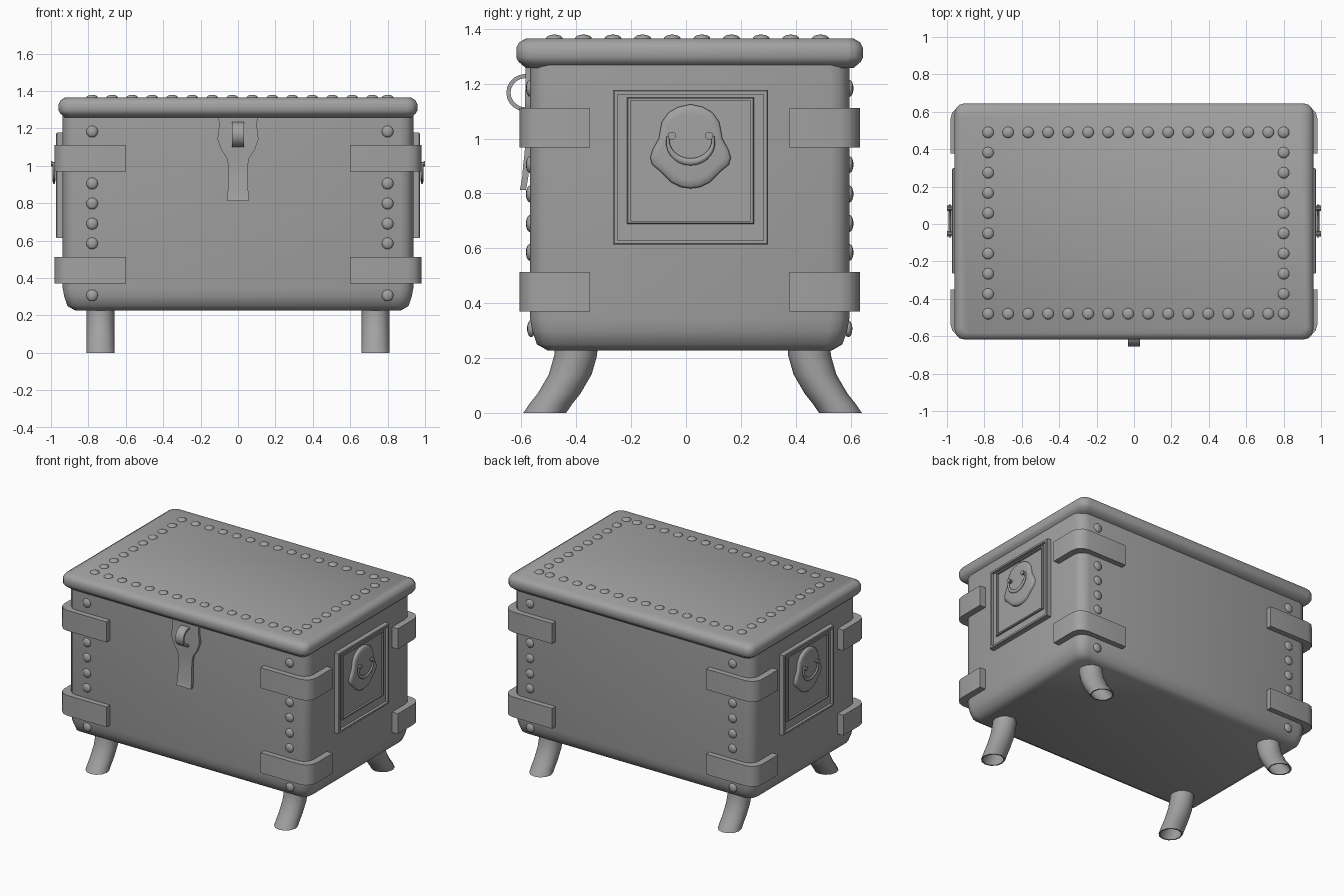
import bpy, bmesh, math
from mathutils import Matrix, Vector

if "Cube" in bpy.data.objects:
    bpy.data.objects.remove(bpy.data.objects["Cube"], do_unlink=True)

grey = bpy.data.materials.new("plain grey")
grey.use_nodes = True
tone = (0.36, 0.36, 0.36, 1)
grey.diffuse_color = tone
grey.node_tree.nodes["Principled BSDF"].inputs["Base Color"].default_value = tone

MID = 0.0135          # chest centre in y
HX, HY = 0.937, 0.582  # body half sizes


def finish(name, bm, angle=35):
    bmesh.ops.recalc_face_normals(bm, faces=bm.faces)
    me = bpy.data.meshes.new(name)
    bm.to_mesh(me)
    bm.free()
    me.materials.append(grey)
    ob = bpy.data.objects.new(name, me)
    bpy.context.collection.objects.link(ob)
    bpy.ops.object.select_all(action='DESELECT')
    ob.select_set(True)
    bpy.context.view_layer.objects.active = ob
    bpy.ops.object.shade_smooth_by_angle(angle=math.radians(angle))
    return ob


def loft(name, rings, caps=True, angle=35, closed=False):
    """Skin a row of rings that have equal point counts."""
    bm = bmesh.new()
    rows = [[bm.verts.new(p) for p in r] for r in rings]
    pairs = list(zip(rows, rows[1:]))
    if closed:
        pairs.append((rows[-1], rows[0]))
    for a, b in pairs:
        for i in range(len(a)):
            j = (i + 1) % len(a)
            bm.faces.new((a[i], a[j], b[j], b[i]))
    if caps and not closed:
        bm.faces.new(rows[0])
        bm.faces.new(rows[-1])
    return finish(name, bm, angle)


def rounded_rect(hx, hy, r, z, seg=3):
    pts = []
    for k, (sx, sy) in enumerate(((1, 1), (-1, 1), (-1, -1), (1, -1))):
        for i in range(seg + 1):
            a = math.pi / 2 * (k + i / seg)
            pts.append((sx * (hx - r) + r * math.cos(a),
                        MID + sy * (hy - r) + r * math.sin(a), z))
    return pts


def box_loft(name, hx, hy, r, profile, angle):
    """Rounded box from (inset, z) steps."""
    return loft(name, [rounded_rect(hx - d, hy - d, max(r - d * 0.4, 0.02), z)
                       for d, z in profile], angle=angle)


# Body and lid
box_loft("chest_body", HX, HY, 0.07,
         [(0.065, 0.227), (0.025, 0.25), (0.008, 0.30), (0, 0.345), (0, 1.27)], 50)
box_loft("lid", 0.959, 0.632, 0.055,
         [(0.035, 1.257), (0.008, 1.28), (0, 1.295), (0, 1.33), (0.01, 1.35), (0.035, 1.365)], 50)


# Rivets
def rivets(name, places, axis):
    bm = bmesh.new()
    scale = Vector((0.031, 0.031, 0.031))
    scale[axis] = 0.015
    for p in places:
        bmesh.ops.create_uvsphere(bm, u_segments=12, v_segments=8, radius=1,
                                  matrix=Matrix.Translation(p) @ Matrix.Diagonal(scale).to_4x4())
    finish(name, bm, 60)


step = 0.107
columns = [-0.78 + step * i for i in range(15)] + [0.80]
spots = [(x, y, 1.364) for x in columns for y in (0.49, -0.48)]
spots += [(x, 0.49 - 0.108 * i, 1.364) for x in (-0.78, 0.80) for i in range(1, 9)]
rivets("lid_rivets", spots, 2)
heights = (1.183, 0.905, 0.798, 0.69, 0.585, 0.307)
for name, side in (("front_rivets", -1), ("back_rivets", 1)):
    rivets(name, [(x, MID + side * (HY - (0.004 if z < 0.35 else 0)), z)
                  for x in (-0.78, 0.80) for z in heights], 1)


# Corner straps
def strap(name, sx, sy, z0, z1):
    def path(hx, hy, r):
        pts = [(0.60, hy)]
        for i in range(4):
            a = math.pi / 2 * (1 - i / 3)
            pts.append((hx - r + r * math.cos(a), hy - r + r * math.sin(a)))
        return pts + [(hx, 0.363)]
    rings = []
    for o, n in zip(path(0.982, 0.62, 0.075), path(HX - 0.01, HY - 0.01, 0.06)):
        rings.append([(sx * p[0], MID + sy * p[1], z) for p, z in
                      ((o, z0), (o, z1), (n, z1), (n, z0))])
    loft(name, rings)


for level, z0, z1 in (("lower", 0.37, 0.513), ("upper", 0.968, 1.112)):
    for side, sx in (("left", 1), ("right", -1)):
        for end, sy in (("front", -1), ("back", 1)):
            strap(f"{level}_{end}_{side}_strap", sx, sy, z0, z1)

# Curved hollow legs
leg_path = ((0.424, 0.25), (0.426, 0.21), (0.446, 0.14), (0.487, 0.07), (0.515, 0.035), (0.539, 0))
for side, sx in (("left", 1), ("right", -1)):
    for end, sy in (("front", -1), ("back", 1)):
        def ring(y, z, k=1):
            return [(sx * 0.735 + 0.076 * k * math.cos(a), 0.024 + sy * y + 0.078 * k * math.sin(a), z)
                    for a in (math.tau * i / 12 for i in range(12))]
        rings = [ring(y, z) for y, z in leg_path]
        rings += [ring(y, z, 0.88) for y, z in leg_path[:1:-1]]
        loft(f"{end}_{side}_leg", rings, angle=50)


# Side panels with framed drop handles
def square_ring(sx, cy, cz, h, x):
    return [(sx * x, cy + a * h, cz + b * h) for a, b in ((-1, -1), (1, -1), (1, 1), (-1, 1))]


def frame(name, sx, cy, cz, h, width, x0, x1):
    loft(name, [square_ring(sx, cy, cz, k, x) for k, x in
                ((h, x0), (h, x1 - 0.004), (h - 0.004, x1), (h - width, x1), (h - width, x0))],
         closed=True)


PY = 0.0165
half_plate = ((0, 1.125), (0.045, 1.115), (0.08, 1.095), (0.105, 1.06), (0.116, 1.0),
              (0.138, 0.96), (0.147, 0.93), (0.14, 0.905), (0.11, 0.88), (0.07, 0.84), (0.035, 0.823), (0, 0.818))
plate = [(y, z) for y, z in half_plate] + [(-y, z) for y, z in half_plate[-2:0:-1]]
for side, sx in (("left", 1), ("right", -1)):
    frame(f"{side}_outer_frame", sx, PY, 0.895, 0.282, 0.016, 0.92, 0.972)
    loft(f"{side}_panel_base", [square_ring(sx, PY, 0.895, 0.275, x) for x in (0.92, 0.953)])
    frame(f"{side}_inner_frame", sx, PY, 0.919, 0.231, 0.012, 0.93, 0.966)
    loft(f"{side}_handle_plate",
         [[(sx * x, PY + y * k, 0.97 + (z - 0.97) * k) for y, z in plate]
          for k, x in ((1, 0.94), (1, 0.963), (0.95, 0.971), (0.8, 0.973))], angle=50)
    # Swinging bail, thicker at the bottom
    rings = []
    for i in range(17):
        a = math.pi * (1.08 - 1.16 * (i / 16)) + math.pi
        r = 0.006 + 0.007 * max(0, -math.sin(a))
        c = Vector((sx * 0.984, PY + 0.083 * math.cos(a), 0.99 + 0.075 * math.sin(a)))
        out = Vector((0, math.cos(a), math.sin(a)))
        rings.append([c + out * r * math.cos(t) + Vector((0.007 * math.sin(t), 0, 0))
                      for t in (math.tau * j / 8 for j in range(8))])
    loft(f"{side}_handle_bail", rings, angle=60)
    bm = bmesh.new()
    for y in (-0.068, 0.068):
        for radius, depth, x in ((0.011, 0.04, 0.975), (0.015, 0.008, 0.995)):
            bmesh.ops.create_cone(bm, cap_ends=True, segments=10, radius1=radius, radius2=radius, depth=depth,
                                  matrix=Matrix.Translation((sx * x, PY + y, 1.01))
                                  @ Matrix.Rotation(math.pi / 2, 4, 'Y'))
    finish(f"{side}_handle_pins", bm)

# Hasp: rows of half width, height and front depth
hasp = ((0.105, 1.262, 0.585), (0.1, 1.21, 0.585), (0.107, 1.175, 0.586), (0.109, 1.14, 0.587),
        (0.09, 1.085, 0.587), (0.06, 1.04, 0.587), (0.052, 1.0, 0.586), (0.05, 0.95, 0.588),
        (0.053, 0.90, 0.594), (0.055, 0.86, 0.597), (0.056, 0.83, 0.602), (0.056, 0.812, 0.606))
loft("hasp", [[(-w, -y, z), (w, -y, z), (w, -y + 0.022, z), (-w, -y + 0.022, z)]
              for w, z, y in hasp])

# Staple loop in front of the hasp
rings = []
for i in range(13):
    a = math.pi * (0.42 + 1.16 * i / 12)
    rings.append([(w, -0.585 + 0.07 * math.cos(a) * k, 1.167 + 0.068 * math.sin(a) * k)
                  for w, k in ((-0.031, 1), (0.031, 1), (0.031, 0.78), (-0.031, 0.78))])
loft("hasp_staple", rings)
